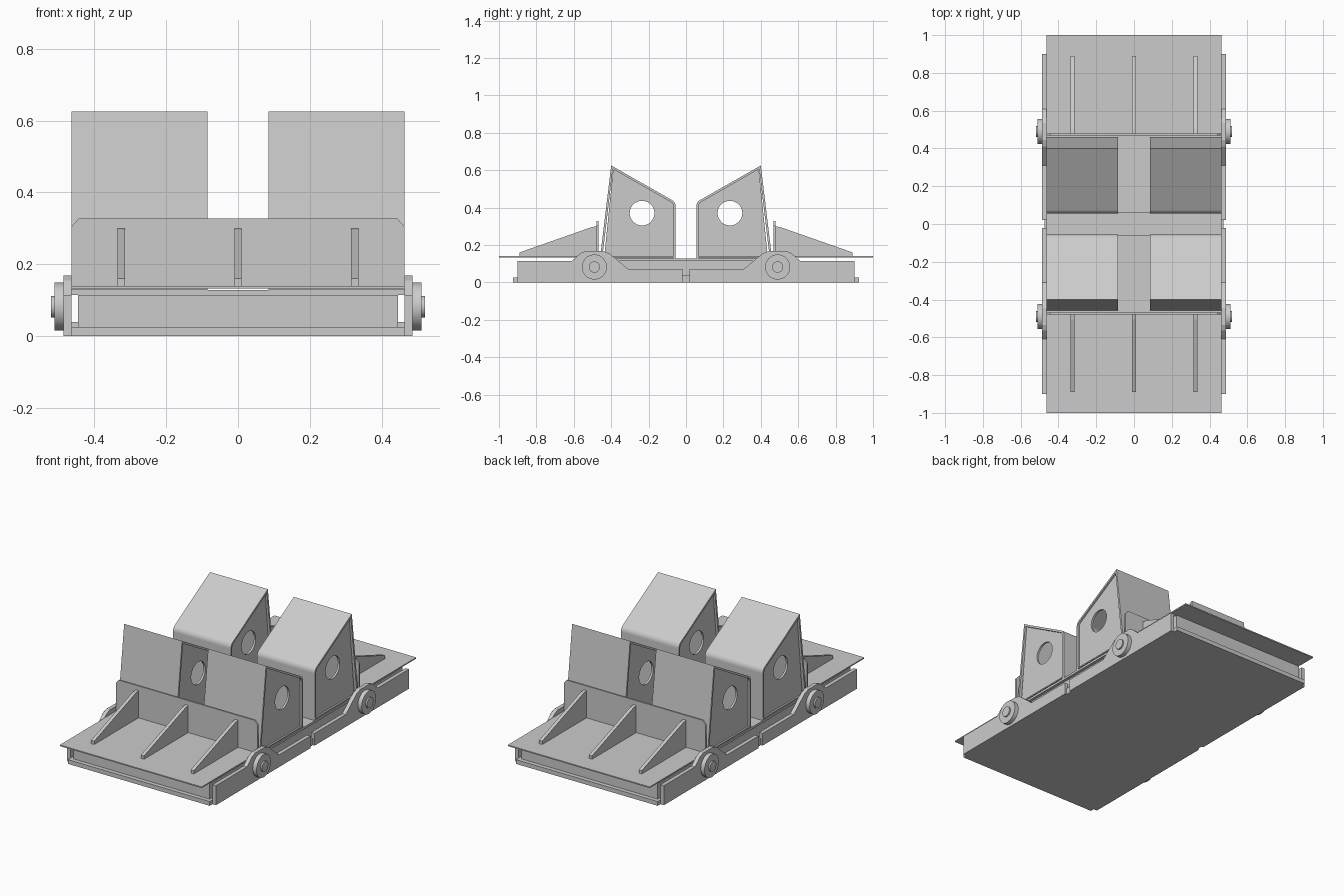
import bpy, bmesh, math

if "Cube" in bpy.data.objects:
    bpy.data.objects.remove(bpy.data.objects["Cube"])


def finish(name, bm):
    bmesh.ops.recalc_face_normals(bm, faces=bm.faces)
    me = bpy.data.meshes.new(name)
    bm.to_mesh(me)
    bm.free()
    ob = bpy.data.objects.new(name, me)
    bpy.context.collection.objects.link(ob)
    return ob


def prism(name, pts, a0, a1, axis='x', s=1):
    """Extrude a (y,z) profile along x, or an (x,z) profile along y; s mirrors y."""
    def place(p, a):
        return (a, s * p[0], p[1]) if axis == 'x' else (p[0], s * a, p[1])
    bm = bmesh.new()
    lo = [bm.verts.new(place(p, a0)) for p in pts]
    hi = [bm.verts.new(place(p, a1)) for p in pts]
    bm.faces.new(lo)
    bm.faces.new(hi[::-1])
    n = len(pts)
    for i in range(n):
        j = (i + 1) % n
        bm.faces.new((lo[i], hi[i], hi[j], lo[j]))
    return finish(name, bm)


def box(name, x0, x1, y0, y1, z0, z1, s=1):
    return prism(name, [(y0, z0), (y1, z0), (y1, z1), (y0, z1)], x0, x1, s=s)


def disc(name, y, z, r, x0, x1, n=40):
    pts = [(y + r * math.cos(2 * math.pi * i / n), z + r * math.sin(2 * math.pi * i / n))
           for i in range(n)]
    ob = prism(name, pts, x0, x1)
    for p in ob.data.polygons:
        p.use_smooth = len(p.vertices) == 4
    for e in ob.data.edges:
        a, b = (ob.data.vertices[v].co for v in e.vertices)
        e.use_edge_sharp = abs(a.x - b.x) < 1e-6
    return ob


# Base tray, inner body and centre plate
box("base_plate", -.463, .463, -.925, .925, 0, .025)
box("inner_body", -.445, .445, -.9, .9, .025, .115)
box("centre_plate", -.463, .463, -.44, .44, .115, .128)

rail = [(.02, 0), (.9, 0), (.9, .115), (.61, .115), (.565, .155), (.535, .168),
        (.445, .168), (.41, .155), (.31, .072), (.02, .072)]
rib = [(.478, .14), (.89, .14), (.89, .16), (.505, .295), (.478, .3)]

# Bent cover sheet: top slope, rounded nose, vertical drop
R, T = .04, .012
cx, cz = .055 + R, .405
slope = math.atan2(.19, .325)
arc = [math.pi - k / 6 * (math.pi / 2 - slope) for k in range(7)]
outer = [(.055, .128)] + [(cx + R * math.cos(a), cz + R * math.sin(a)) for a in arc] + [(.4, .625)]
inner = [(.055 + T, .128)] + [(cx + (R - T) * math.cos(a), cz + (R - T) * math.sin(a)) for a in arc] + [(.4, .625 - T * 1.15)]
cover = outer + inner[::-1]
back = [(.4, .625), (.46, .128), (.448, .128), (.39, .615)]
side = inner + [(.389, .61), (.438, .128)]

for s in (1, -1):
    # Deck, upright wall and ribs
    box("deck_plate", -.463, .463, .06, 1, .133, .14, s)
    wall = [(-.463, .14), (.463, .14), (.463, .305), (.443, .328), (-.443, .328), (-.463, .305)]
    prism("upright_wall", wall, .468, .478, 'y', s)
    for x in (-.325, 0, .325):
        prism("rib", rib, x - .01, x + .01, s=s)

    # Hollow wedge housings with round holes in the cheeks
    cutter = disc("hole_cutter", s * .235, .37, .066, -1, 1)
    cutter.hide_render = True
    cutter.hide_viewport = False
    for m in (1, -1):
        prism("wedge_cover", cover, m * .085, m * .463, s=s)
        prism("wedge_back", back, m * .085, m * .463, s=s)
        for x in (.095, .441):
            cheek = prism("wedge_cheek", side, m * x, m * (x + .012), s=s)
            mod = cheek.modifiers.new("hole", 'BOOLEAN')
            mod.operation = 'DIFFERENCE'
            mod.solver = 'EXACT'
            mod.object = cutter
            bpy.context.view_layer.objects.active = cheek
            bpy.ops.object.modifier_apply(modifier=mod.name)

        # Side rails with pivot bosses
        prism("side_rail", rail, m * .463, m * .486, s=s)
        disc("pivot_boss", s * .49, .082, .067, m * .486, m * .511)
        disc("pivot_pin", s * .49, .082, .03, m * .511, m * .52)
    bpy.data.objects.remove(cutter)

# Small stops between the rail halves
for m in (1, -1):
    box("rail_stop", m * .445, m * .475, -.02, .02, 0, .039)
